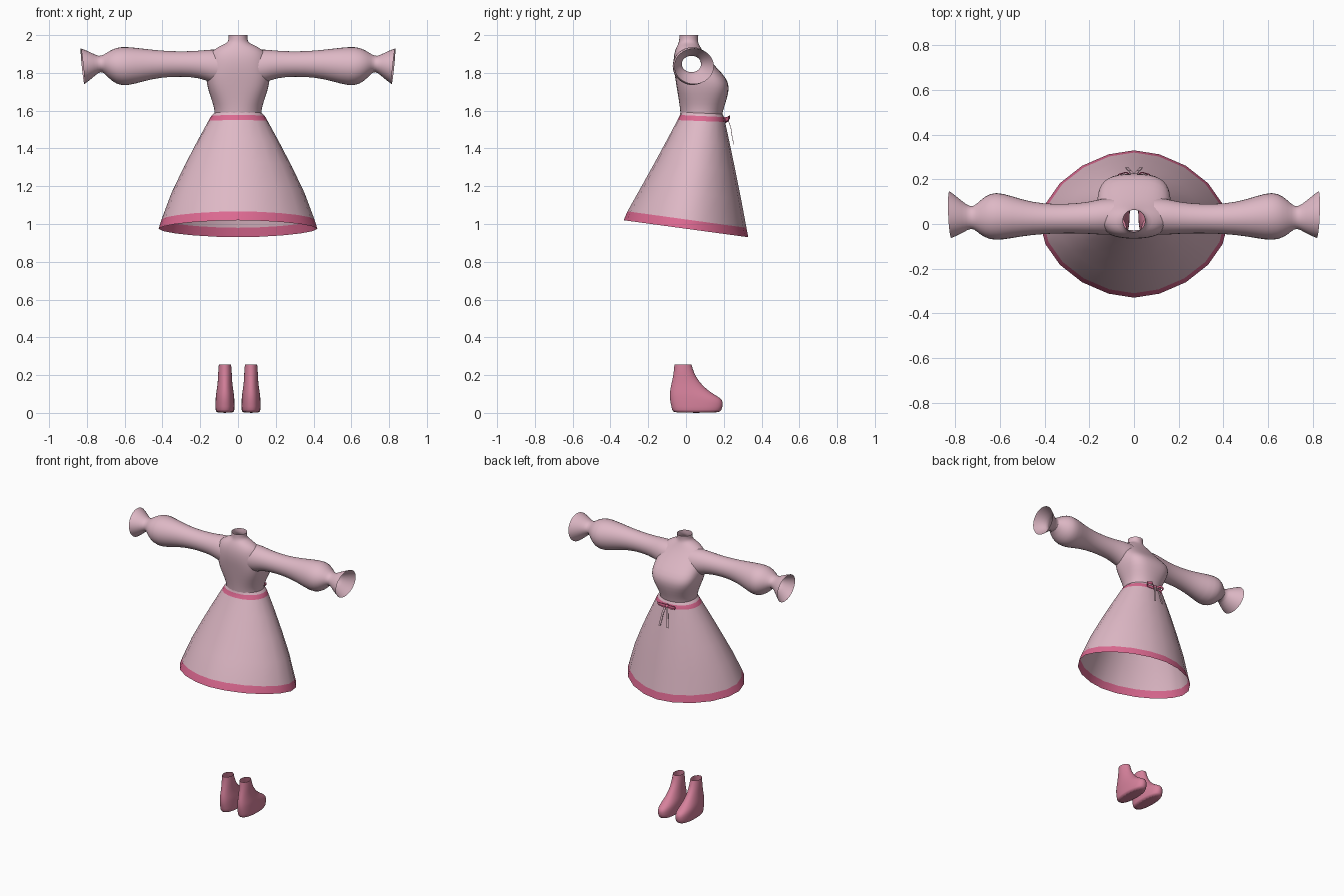
import bpy, bmesh
from math import sin, cos, pi, copysign
from mathutils import Vector

cube = bpy.data.objects.get("Cube")
if cube:
    bpy.data.objects.remove(cube, do_unlink=True)


def material(name, rgb):
    m = bpy.data.materials.new(name)
    m.use_nodes = True
    m.diffuse_color = (*rgb, 1)
    bsdf = m.node_tree.nodes["Principled BSDF"]
    bsdf.inputs["Base Color"].default_value = (*rgb, 1)
    bsdf.inputs["Roughness"].default_value = 0.8
    return m


PALE = material("pale pink cloth", (0.73, 0.48, 0.56))
TRIM = material("rose trim", (0.71, 0.14, 0.28))
LEATHER = material("dusty rose leather", (0.67, 0.22, 0.33))


def oval(a, b, n, count):
    """Points of a superellipse; n above 2 is boxier, below 2 more pointed."""
    pts = []
    for i in range(count):
        t = 2 * pi * i / count
        c, s = cos(t), sin(t)
        pts.append((a * copysign(abs(c) ** (2 / n), c), b * copysign(abs(s) ** (2 / n), s)))
    return pts


def loft(name, rings, mats, bands=(), cap=False, mirror=False, subdiv=0, hole=None, angle=60):
    """Skin a list of closed rings; bands are the strips that take the second material."""
    bm = bmesh.new()
    loops = [[bm.verts.new(p) for p in r] for r in rings]
    for k, (lo, hi) in enumerate(zip(loops, loops[1:])):
        for i in range(len(lo)):
            j = (i + 1) % len(lo)
            f = bm.faces.new((lo[i], lo[j], hi[j], hi[i]))
            f.material_index = int(k in bands)
    if cap:
        bm.faces.new(loops[0])
    bmesh.ops.recalc_face_normals(bm, faces=bm.faces)
    if hole:
        doomed = [f for f in bm.faces if hole(f.calc_center_median())]
        bmesh.ops.delete(bm, geom=doomed, context='FACES')
    me = bpy.data.meshes.new(name)
    bm.to_mesh(me)
    bm.free()
    ob = bpy.data.objects.new(name, me)
    bpy.context.collection.objects.link(ob)
    for m in mats:
        me.materials.append(m)
    if mirror:
        ob.modifiers.new("mirror", 'MIRROR').use_mirror_merge = False
    if subdiv:
        s = ob.modifiers.new("smooth", 'SUBSURF')
        s.levels = s.render_levels = subdiv
    bpy.ops.object.select_all(action='DESELECT')
    ob.select_set(True)
    bpy.context.view_layer.objects.active = ob
    bpy.ops.object.shade_smooth_by_angle(angle=angle * pi / 180)
    return ob


def level_ring(z_back, z_front, y_back, y_front, half, n=2, count=20, cx=0):
    """Ring around the z axis that may tilt between its back and front."""
    cy, ry = (y_back + y_front) / 2, (y_front - y_back) / 2
    cz, tilt = (z_back + z_front) / 2, (z_front - z_back) / 2
    return [(cx + x, cy + y, cz + tilt * y / ry) for x, y in oval(half, ry, n, count)]


# Skirt: open bell with a sloping hem, trimmed at waist and hem
skirt = [
    (1.02, 0.93, -0.33, 0.33, 0.42, 1.8),
    (1.067, 0.98, -0.31, 0.32, 0.405, 1.8),
    (1.2, 1.13, -0.235, 0.292, 0.352, 1.85),
    (1.33, 1.28, -0.163, 0.262, 0.285, 1.9),
    (1.45, 1.42, -0.098, 0.233, 0.217, 2),
    (1.55, 1.54, -0.045, 0.207, 0.157, 2.1),
    (1.577, 1.566, -0.032, 0.202, 0.142, 2.1),
    (1.592, 1.582, -0.03, 0.194, 0.126, 2.1),
]
loft("skirt", [level_ring(*r) for r in skirt], [PALE, TRIM], bands=(0, 5))

# Bodice: waist, bust, shoulders and open neck
bodice = [
    (1.575, -0.03, 0.192, 0.125, 2.1),
    (1.61, -0.033, 0.2, 0.126, 2.2),
    (1.66, -0.04, 0.217, 0.142, 2.5),
    (1.72, -0.05, 0.232, 0.163, 3),
    (1.77, -0.058, 0.218, 0.17, 3),
    (1.82, -0.066, 0.17, 0.165, 2.7),
    (1.87, -0.068, 0.125, 0.157, 2.4),
    (1.91, -0.062, 0.093, 0.143, 2.2),
    (1.94, -0.05, 0.075, 0.105, 2),
    (1.956, -0.04, 0.066, 0.06, 2),
    (1.975, -0.036, 0.063, 0.049, 2),
    (2.0, -0.036, 0.066, 0.051, 2),
]
loft("bodice", [level_ring(z, z, b, f, h, n) for z, b, f, h, n in bodice], [PALE], subdiv=1,
     hole=lambda c: abs(c.x) > 0.1 and abs(c.z - 1.85) < 0.06 and abs(c.y - 0.03) < 0.05)

# Sleeves: x, low z, high z, back y, front y; puffed, pinched and flared at the cuff
sleeve = [
    (0.09, 1.735, 1.925, -0.05, 0.12),
    (0.15, 1.748, 1.926, -0.05, 0.115),
    (0.2, 1.772, 1.919, -0.045, 0.1),
    (0.3, 1.78, 1.914, -0.042, 0.09),
    (0.41, 1.775, 1.919, -0.046, 0.092),
    (0.5, 1.754, 1.93, -0.056, 0.11),
    (0.59, 1.727, 1.941, -0.074, 0.142),
    (0.645, 1.737, 1.938, -0.074, 0.143),
    (0.69, 1.775, 1.912, -0.05, 0.107),
    (0.72, 1.808, 1.888, -0.02, 0.075),
    (0.745, 1.8, 1.893, -0.025, 0.085),
    (0.785, 1.765, 1.917, -0.05, 0.12),
    (0.823, 1.738, 1.932, -0.065, 0.15),
]
rings = []
for x, lo, hi, yb, yf in sleeve:
    slant = 0.1 if x > 0.7 else 0
    rings.append([(x + slant * (v + u * 0.4), (yb + yf) / 2 + u, (lo + hi) / 2 + v)
                  for u, v in oval((yf - yb) / 2, (hi - lo) / 2, 2, 16)])
loft("sleeves", rings, [PALE], mirror=True, subdiv=1)

# Boots: z, back y, front y, half width, boxiness; platform sole and open ankle
boot = [
    (0, -0.07, 0.178, 0.046, 2.4),
    (0.012, -0.074, 0.19, 0.051, 2.4),
    (0.055, -0.084, 0.2, 0.051, 2.4),
    (0.078, -0.087, 0.187, 0.05, 2.3),
    (0.1, -0.087, 0.145, 0.048, 2.2),
    (0.13, -0.084, 0.104, 0.043, 2),
    (0.17, -0.074, 0.067, 0.038, 2),
    (0.21, -0.066, 0.043, 0.037, 2),
    (0.255, -0.062, 0.03, 0.033, 2),
]
loft("boots", [level_ring(z, z, b, f, h, n, cx=0.069) for z, b, f, h, n in boot],
     [LEATHER], cap=True, mirror=True, subdiv=1, angle=50)


def ribbon(name, path, width, mat):
    """Thin flat strip that follows a path, mirrored to both sides."""
    rings = []
    for p in path:
        p, w, t = Vector(p), Vector((0.3, 0, 1)) * width, Vector((0, 0.002, 0))
        rings.append([p - w - t, p + w - t, p + w + t, p - w + t])
    return loft(name, rings, [mat], mirror=True)


# Bow at the waist: loops, knot and hanging tails
ribbon("bow_loops", [(0.005, 0.21, 1.552), (0.035, 0.232, 1.565), (0.068, 0.222, 1.56),
                     (0.06, 0.208, 1.548), (0.03, 0.212, 1.545), (0.005, 0.212, 1.55)], 0.009, TRIM)
knot = [level_ring(z, z, 0.2, 0.2 + d, h, count=10)
        for z, d, h in ((1.54, 0.02, 0.006), (1.545, 0.028, 0.011), (1.56, 0.028, 0.011), (1.566, 0.02, 0.006))]
loft("bow_knot", knot, [TRIM], cap=True)

tail = [(0.006, 0.222, 1.55), (0.018, 0.236, 1.51), (0.026, 0.243, 1.46), (0.032, 0.252, 1.42)]
rings = [[(x - 0.007, y, z), (x + 0.007, y, z), (x + 0.007, y + 0.003, z), (x - 0.007, y + 0.003, z)]
         for x, y, z in tail]
loft("bow_tails", rings, [PALE], mirror=True)
